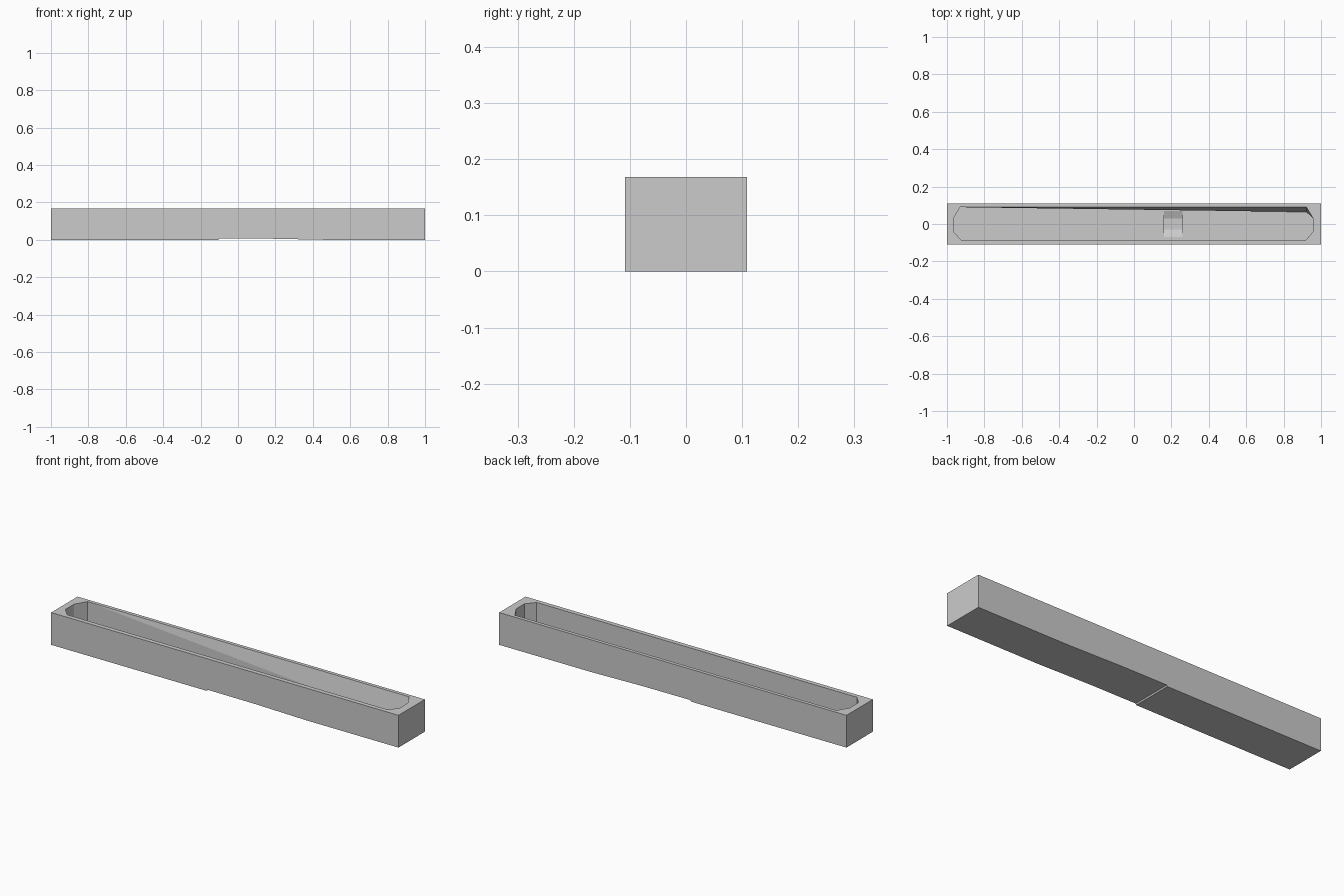
import bpy, bmesh

if "Cube" in bpy.data.objects:
    bpy.data.objects.remove(bpy.data.objects["Cube"])

TOP, FLOOR = 0.168, 0.04


def make_object(name, bm):
    bmesh.ops.recalc_face_normals(bm, faces=bm.faces)
    mesh = bpy.data.meshes.new(name)
    bm.to_mesh(mesh)
    bm.free()
    obj = bpy.data.objects.new(name, mesh)
    bpy.context.collection.objects.link(obj)
    return obj


def prism(name, profile, offset):
    """Extrude a closed 3D profile along an offset."""
    bm = bmesh.new()
    face = bm.faces.new([bm.verts.new(p) for p in profile])
    ext = bmesh.ops.extrude_face_region(bm, geom=[face])
    moved = [g for g in ext["geom"] if isinstance(g, bmesh.types.BMVert)]
    bmesh.ops.translate(bm, verts=moved, vec=offset)
    if not face.is_valid:
        bmesh.ops.holes_fill(bm, edges=bm.edges)
    return make_object(name, bm)


def cut(target, cutter):
    mod = target.modifiers.new("cut", "BOOLEAN")
    mod.operation, mod.solver, mod.object = "DIFFERENCE", "EXACT", cutter
    bpy.context.view_layer.objects.active = target
    bpy.ops.object.modifier_apply(modifier=mod.name)
    bpy.data.objects.remove(cutter)


# Outer block
y = 0.1085
trough = prism("trough", [(-1, -y, 0), (1, -y, 0), (1, y, 0), (-1, y, 0)], (0, 0, TOP))

# Long basin with clipped corners
outline = [(-0.93, 0.09), (-0.965, 0.03), (-0.965, -0.04), (-0.925, -0.085),
           (0.92, -0.085), (0.958, -0.04), (0.958, 0.03), (0.922, 0.09)]
cut(trough, prism("basin_cutter", [(px, py, FLOOR) for px, py in outline], (0, 0, 0.3)))

# Shallow faceted dip in the floor
low = FLOOR - 0.015
dip = [(0.16, -0.07, FLOOR + 0.01), (0.16, -0.07, FLOOR), (0.16, -0.03, low),
       (0.16, 0.03, low), (0.16, 0.07, FLOOR), (0.16, 0.07, FLOOR + 0.01)]
cut(trough, prism("dip_cutter", dip, (0.1, 0, 0)))

# Very slight hollow under the middle
hollow = [(-0.12, -0.2, -0.02), (0.47, -0.2, -0.02), (0.47, -0.2, 0), (0.17, -0.2, 0.006), (-0.1, -0.2, 0.007)]
cut(trough, prism("hollow_cutter", hollow, (0, 0.4, 0)))

# Sloping wedge along the back wall, its foot moving inward to the right
bm = bmesh.new()
a, b, c, d = (-0.93, 0.09), (0.922, 0.09), (0.922, 0.064), (0.958, 0.03)
A, B, D, a0, b0, c0, d0 = [bm.verts.new((*p, z)) for p, z in
                           [(a, TOP), (b, TOP), (d, TOP), (a, FLOOR), (b, FLOOR), (c, FLOOR), (d, FLOOR)]]
for face in [(A, c0, B), (B, c0, D), (A, a0, c0), (c0, d0, D),
             (B, D, d0, b0), (A, B, b0, a0), (a0, b0, d0, c0)]:
    bm.faces.new(face)
make_object("back_wall_wedge", bm)
